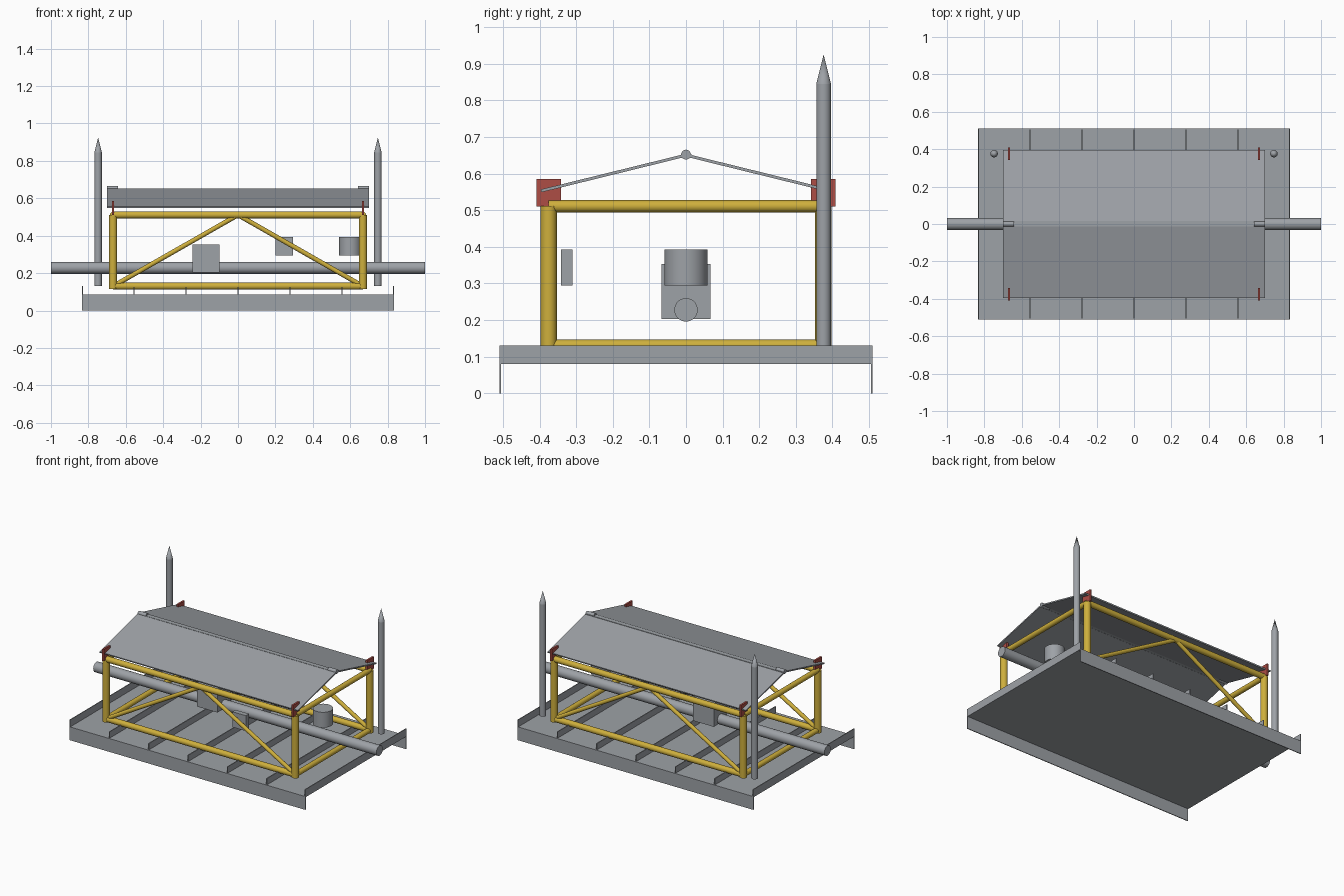
import bpy
from mathutils import Vector, Matrix

if "Cube" in bpy.data.objects:
    bpy.data.objects.remove(bpy.data.objects["Cube"])


def material(name, rgb):
    m = bpy.data.materials.new(name)
    m.diffuse_color = (*rgb, 1)
    m.use_nodes = True
    m.node_tree.nodes["Principled BSDF"].inputs["Base Color"].default_value = m.diffuse_color
    return m


STEEL = material("steel_grey", (0.34, 0.36, 0.385))
YELLOW = material("safety_yellow", (0.62, 0.43, 0.045))
RED = material("bracket_red", (0.42, 0.075, 0.06))


def finish(name, mat, smooth=False):
    o = bpy.context.object
    o.name = name
    o.data.materials.append(mat)
    if smooth:
        bpy.ops.object.shade_smooth_by_angle()
    return o


def box(name, lo, hi, mat):
    """Box between two opposite corners."""
    lo, hi = Vector(lo), Vector(hi)
    bpy.ops.mesh.primitive_cube_add(size=1)
    o = finish(name, mat)
    o.data.transform(Matrix.Translation((lo + hi) / 2) @ Matrix.Diagonal((*(hi - lo), 1)))
    return o


def tube(name, a, b, r, mat, r2=None, sides=24):
    """Round bar (or cone) from point a to point b."""
    a, b = Vector(a), Vector(b)
    d = b - a
    bpy.ops.mesh.primitive_cone_add(vertices=sides, radius1=r, radius2=r if r2 is None else r2,
                                    depth=d.length)
    o = finish(name, mat, True)
    o.data.transform(Matrix.Translation((a + b) / 2) @ d.to_track_quat('Z', 'Y').to_matrix().to_4x4())
    return o


# Base mat: sheet, skirts down the long sides, flanges up at the ends, ribs
X, Y, T = 0.833, 0.51, 0.005
box("base_sheet", (-X, -Y, 0.08), (X, Y, 0.085), STEEL)
for s in (-1, 1):
    ya, yb = sorted((s * Y, s * (Y - T)))
    box("side_skirt", (-X, ya, 0), (X, yb, 0.0825), STEEL)
    xa, xb = sorted((s * X, s * (X - T)))
    box("end_flange", (xa, -Y, 0.08), (xb, Y, 0.13), STEEL)
for i in range(-2, 3):
    x = i * 0.278
    box("base_rib", (x - 0.003, -Y + T, 0.085), (x + 0.003, Y - T, 0.125), STEEL)

# Tubular frame
FX, FY, Z0, Z1 = 0.668, 0.375, 0.13, 0.511
for sy in (-1, 1):
    y = sy * FY
    for z in (Z0, Z1):
        tube("long_rail", (-FX, y, z), (FX, y, z), 0.0185, YELLOW)
    for sx in (-1, 1):
        x = sx * FX
        tube("corner_post", (x, y, 0.115), (x, y, Z1), 0.022, YELLOW)
        tube("diagonal_brace", (x, y, Z0), (0, y, Z1), 0.0125, YELLOW)
        box("lift_bracket", (x - 0.006, y - 0.033, 0.51), (x + 0.006, y + 0.033, 0.585), RED)
for sx in (-1, 1):
    for z in (Z0, Z1):
        tube("end_rail", (sx * FX, -FY, z), (sx * FX, FY, z), 0.0165, YELLOW)

# Roof: two sloping panels, ridge strip and hinge barrels
for s in (-1, 1):
    panel = box("roof_panel", (-0.7, 0, -0.004), (0.7, 1, 0.004), STEEL)
    a, b = Vector((0, s * 0.01, 0.648)), Vector((0, s * 0.396, 0.553))
    d = b - a
    up = Vector((s, 0, 0)).cross(d).normalized()
    panel.data.transform(Matrix(((s, d.x, up.x, a.x), (0, d.y, up.y, a.y),
                                 (0, d.z, up.z, a.z), (0, 0, 0, 1))))
    tube("ridge_hinge", (s * 0.642, 0, 0.652), (s * 0.7, 0, 0.652), 0.0135, STEEL, sides=16)
box("ridge_strip", (-0.7, -0.013, 0.645), (0.7, 0.017, 0.653), STEEL)

# Pipe line with its equipment
tube("main_pipe", (-1, 0, 0.228), (1, 0, 0.228), 0.032, STEEL, sides=32)
box("valve_block", (-0.243, -0.067, 0.203), (-0.098, 0.067, 0.353), STEEL)
tube("canister", (0.6, 0, 0.295), (0.6, 0, 0.393), 0.059, STEEL, sides=32)
box("control_box", (0.2, -0.342, 0.295), (0.295, -0.31, 0.393), STEEL)

# Guide posts with pointed tips
for s in (-1, 1):
    p = s * 0.748
    tube("guide_post", (p, 0.376, 0.13), (p, 0.376, 0.845), 0.02, STEEL)
    tube("guide_tip", (p, 0.376, 0.845), (p, 0.376, 0.925), 0.02, STEEL, r2=0)
